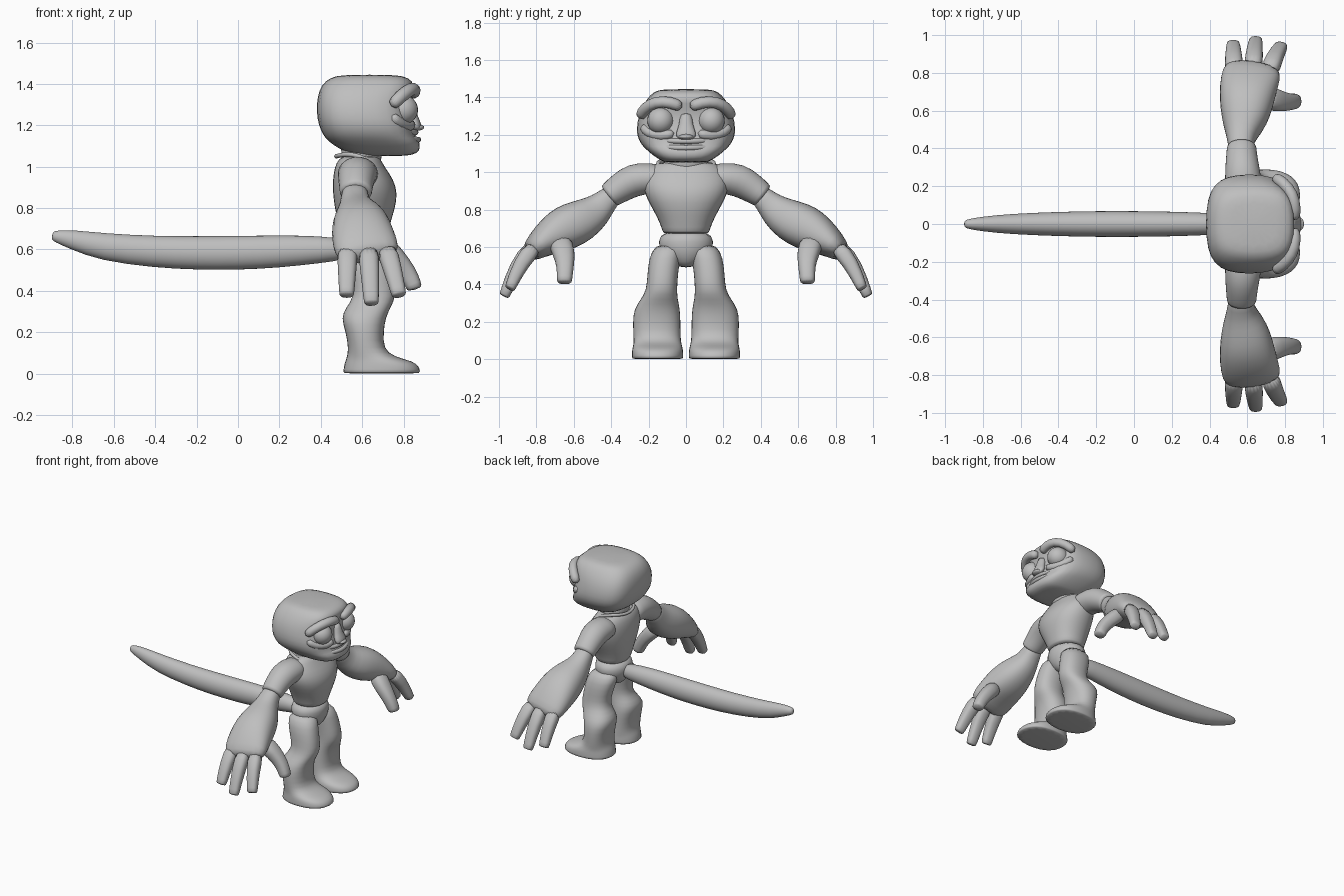
import bpy
import bmesh
import math
from mathutils import Vector

default_cube = bpy.data.objects.get("Cube")
if default_cube:
    bpy.data.objects.remove(default_cube, do_unlink=True)

# The single flat colour
clay = bpy.data.materials.new("plain grey")
clay.use_nodes = True
GREY = (0.52, 0.52, 0.52, 1)
clay.diffuse_color = GREY
clay.node_tree.nodes["Principled BSDF"].inputs["Base Color"].default_value = GREY

SIDES = 16
X_AXIS, Y_AXIS, Z_AXIS = Vector((1, 0, 0)), Vector((0, 1, 0)), Vector((0, 0, 1))


def finish(name, bm, mirrored=False, levels=1):
    """Turn a bmesh into a smooth object, optionally mirrored to the other side."""
    bmesh.ops.recalc_face_normals(bm, faces=bm.faces)
    mesh = bpy.data.meshes.new(name)
    bm.to_mesh(mesh)
    bm.free()
    mesh.materials.append(clay)
    mesh.shade_smooth()
    obj = bpy.data.objects.new(name, mesh)
    bpy.context.collection.objects.link(obj)
    if mirrored:
        mirror = obj.modifiers.new("Mirror", "MIRROR")
        mirror.use_axis = (False, True, False)
        mirror.use_mirror_merge = False
    if levels:
        subdivision = obj.modifiers.new("Subdivision", "SUBSURF")
        subdivision.levels = subdivision.render_levels = levels
    return obj


def superpower(value, exponent):
    return math.copysign(abs(value) ** (2 / exponent), value)


def loft(name, sections, side=X_AXIS, tangent=None, exponent=2, mirrored=False):
    """Skin rounded sections (x, y, z, half width, half thickness) along a path."""
    bm = bmesh.new()
    centres = [Vector(section[:3]) for section in sections]
    rings = []
    for i, section in enumerate(sections):
        along = tangent or centres[min(i + 1, len(centres) - 1)] - centres[max(i - 1, 0)]
        along = along.normalized()
        u = (side - along * side.dot(along)).normalized()
        v = along.cross(u)
        ring = []
        for k in range(SIDES):
            angle = math.tau * k / SIDES
            across = superpower(math.cos(angle), exponent) * section[3]
            deep = superpower(math.sin(angle), exponent) * section[4]
            ring.append(bm.verts.new(centres[i] + u * across + v * deep))
        rings.append(ring)
    for low, high in zip(rings, rings[1:]):
        for k in range(SIDES):
            n = (k + 1) % SIDES
            bm.faces.new((low[k], low[n], high[n], high[k]))
    bm.faces.new(rings[0])
    bm.faces.new(rings[-1])
    return finish(name, bm, mirrored)


def stack(name, levels, exponent=2, mirrored=False):
    """Loft straight upward from levels (z, back x, front x, centre y, half width)."""
    sections = [((a + b) / 2, y, z, (b - a) / 2, w) for z, a, b, y, w in levels]
    return loft(name, sections, X_AXIS, Z_AXIS, exponent, mirrored)


def tube(name, points, radius, side=Z_AXIS, mirrored=False):
    """Round tube of even thickness through the points."""
    return loft(name, [(*p, radius, radius) for p in points], side, mirrored=mirrored)


def ball(name, centre, size, mirrored=False):
    bm = bmesh.new()
    bmesh.ops.create_uvsphere(bm, u_segments=24, v_segments=16, radius=1)
    bmesh.ops.scale(bm, vec=size, verts=bm.verts)
    bmesh.ops.translate(bm, vec=centre, verts=bm.verts)
    return finish(name, bm, mirrored, 0)


# Head: boxy skull with a jutting jaw
stack("head", [
    (1.05, .58, .82, 0, .11), (1.065, .53, .87, 0, .14), (1.09, .48, .885, 0, .18),
    (1.125, .43, .88, 0, .22), (1.15, .41, .855, 0, .245), (1.2, .385, .85, 0, .27),
    (1.27, .375, .83, 0, .265), (1.34, .38, .835, 0, .245), (1.395, .4, .86, 0, .21),
    (1.43, .44, .83, 0, .175), (1.445, .5, .77, 0, .13)], exponent=3)

# Face
ball("eyes", (.795, .135, 1.275), (.075, .072, .072), True)
tube("brows", [(.845, .02, 1.345), (.855, .08, 1.375), (.84, .16, 1.378),
               (.79, .22, 1.345), (.74, .25, 1.29)], .032, mirrored=True)
tube("cheeks", [(.84, .06, 1.21), (.825, .13, 1.19), (.78, .2, 1.205),
                (.74, .235, 1.25)], .027, mirrored=True)
loft("nose", [(.82, 0, 1.32, .035, .03), (.835, 0, 1.25, .035, .03),
              (.855, 0, 1.205, .06, .03), (.875, 0, 1.175, .045, .02)], Y_AXIS)
ball("nose_tip", (.865, 0, 1.19), (.035, .04, .016))
for lip, height, reach in (("upper_lip", 1.165, .862), ("lower_lip", 1.13, .875)):
    curve = [(reach - 3 * y * y, y, height + y * y * .3)
             for y in (-.15, -.12, -.06, 0, .06, .12, .15)]
    tube(lip, curve, .014)

# Neck, shirt and shorts
stack("neck", [(.96, .5, .69, 0, .11), (1.04, .505, .69, 0, .115),
               (1.13, .48, .72, 0, .14)])
stack("shirt", [
    (.67, .5, .72, 0, .12), (.68, .495, .725, 0, .128), (.73, .48, .74, 0, .142),
    (.8, .465, .762, 0, .18), (.87, .455, .775, 0, .22), (.94, .455, .755, 0, .24),
    (1.0, .465, .71, 0, .22), (1.04, .485, .69, 0, .18), (1.055, .52, .67, 0, .13)],
    exponent=2.2)
stack("shorts", [(.49, .55, .67, 0, .04), (.52, .515, .7, 0, .085),
                 (.57, .485, .725, 0, .14), (.63, .475, .73, 0, .155),
                 (.69, .495, .72, 0, .125)])

# Neckline: a thin loop dipping over the chest
neckline = bmesh.new()
loops = []
for i in range(32):
    a = math.tau * i / 32
    centre = Vector((.6 + .125 * math.cos(a), .15 * math.sin(a),
                     1.0 - .05 * math.cos(a) + .045 * math.sin(a) ** 2))
    out = Vector((math.cos(a), math.sin(a), 0))
    loops.append([neckline.verts.new(centre + .012 * (out * math.cos(b) + Z_AXIS * math.sin(b)))
                  for b in (math.tau * k / 8 for k in range(8))])
for i, loop in enumerate(loops):
    following = loops[(i + 1) % len(loops)]
    for k in range(8):
        n = (k + 1) % 8
        neckline.faces.new((loop[k], loop[n], following[n], following[k]))
finish("neckline", neckline)

# Legs, each running into a broad boot with a flat sole
stack("legs_and_boots", [
    (0, .505, .88, .152, .138), (.006, .505, .885, .152, .14), (.035, .508, .88, .152, .14),
    (.06, .515, .85, .152, .137), (.082, .525, .755, .152, .13), (.12, .532, .705, .155, .128),
    (.2, .52, .705, .157, .13), (.27, .495, .715, .155, .125), (.32, .52, .74, .143, .1),
    (.37, .56, .765, .13, .083), (.45, .545, .755, .125, .083), (.54, .515, .735, .115, .085),
    (.62, .51, .71, .09, .075)], 2.3, True)

# Arms: short sleeve, then a forearm swelling into a big hand
loft("sleeves", [
    (.58, .1, .965, .1, .075), (.58, .2, .968, .1, .085), (.575, .28, .96, .095, .092),
    (.57, .35, .918, .085, .082), (.57, .405, .878, .08, .07),
    (.57, .415, .87, .078, .068)], mirrored=True)
loft("forearms_and_hands", [
    (.565, .37, .9, .062, .055), (.565, .43, .845, .068, .065),
    (.568, .475, .795, .085, .09), (.585, .55, .745, .125, .115),
    (.595, .64, .705, .145, .125), (.605, .72, .66, .155, .105),
    (.62, .79, .61, .16, .075), (.635, .845, .56, .145, .05)],
    exponent=2.3, mirrored=True)

# Fingers and thumb
for finger, root, tip in (("outer_fingers", (.53, .8, .61), (.525, .955, .375)),
                          ("middle_fingers", (.63, .815, .61), (.645, .975, .335)),
                          ("inner_fingers", (.715, .8, .61), (.78, .945, .375))):
    root, tip = Vector(root), Vector(tip)
    knuckle = root.lerp(tip, .45) + Vector((0, .018, .012))
    loft(finger, [(*root, .055, .05), (*knuckle, .046, .043),
                  (*root.lerp(tip, .95), .037, .03), (*tip, .035, .028)],
         exponent=2.5, mirrored=True)
loft("thumbs", [(.68, .68, .64, .07, .06), (.76, .65, .565, .06, .05),
                (.82, .645, .49, .045, .045), (.85, .65, .425, .042, .04),
                (.855, .65, .405, .038, .036)], Y_AXIS, exponent=2.4, mirrored=True)

# Long tapering tail
loft("tail", [
    (.54, 0, .6, .05, .05), (.4, 0, .6, .06, .067), (.2, 0, .59, .067, .08),
    (0, 0, .583, .07, .084), (-.2, 0, .583, .07, .083), (-.4, 0, .588, .066, .078),
    (-.66, 0, .612, .055, .068), (-.8, 0, .648, .04, .048),
    (-.88, 0, .664, .027, .03), (-.9, 0, .667, .016, .018)], Y_AXIS)
